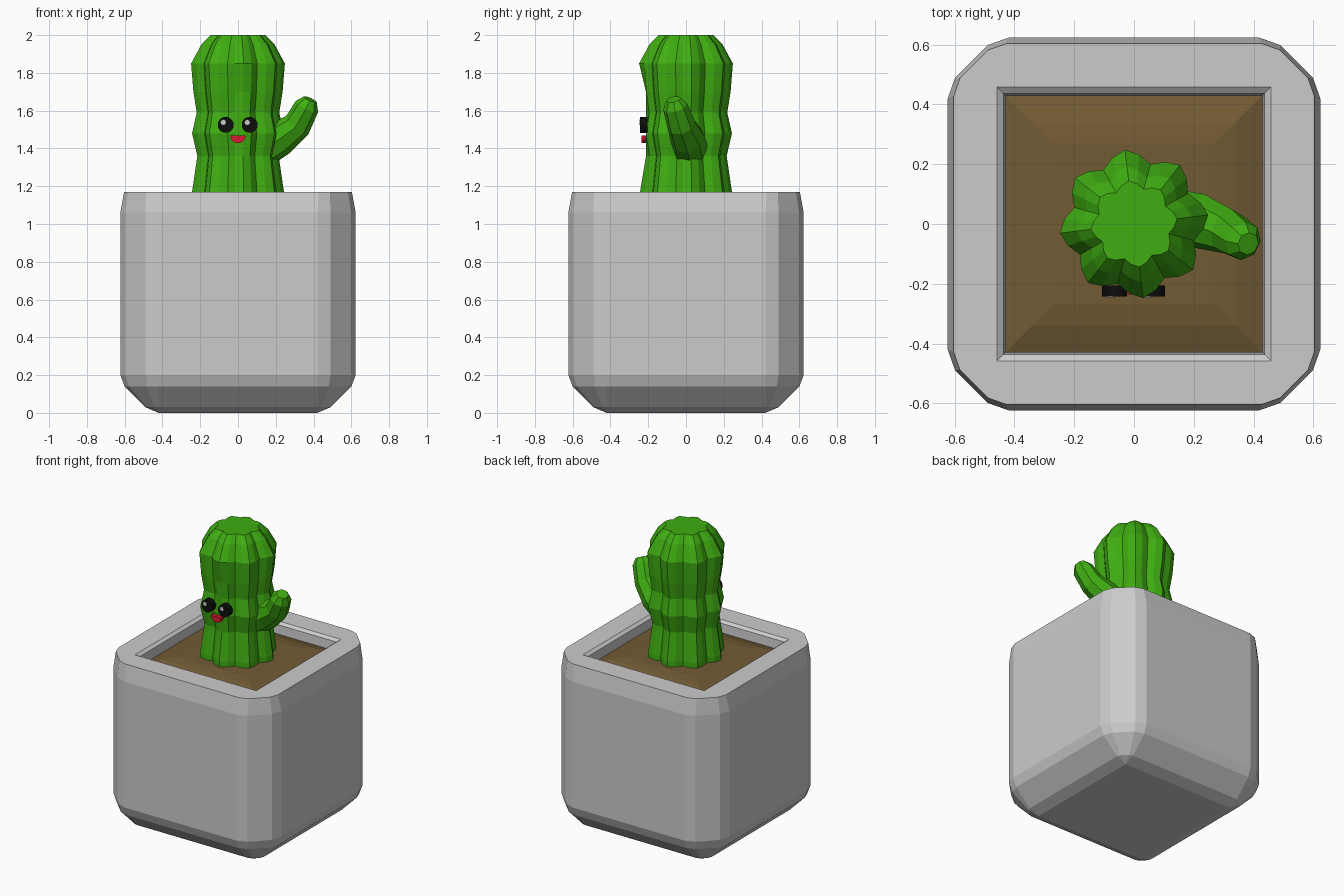
import bpy, bmesh, math
from mathutils import Vector

if "Cube" in bpy.data.objects:
    bpy.data.objects.remove(bpy.data.objects["Cube"])


def material(name, rgb):
    m = bpy.data.materials.new(name)
    m.diffuse_color = (*rgb, 1)
    m.use_nodes = True
    m.node_tree.nodes["Principled BSDF"].inputs["Base Color"].default_value = m.diffuse_color
    return m


GREEN = material("green", (0.05, 0.42, 0.006))
BROWN = material("brown", (0.17, 0.105, 0.035))
BLACK = material("black", (0.004, 0.004, 0.004))
WHITE = material("white", (0.9, 0.9, 0.9))
RED = material("red", (0.7, 0.01, 0.03))


def loft(name, rings, mat=None, caps=(True, True)):
    """Skin a list of equal-length point rings into one flat-shaded object."""
    bm = bmesh.new()
    vs = [[bm.verts.new(p) for p in r] for r in rings]
    n = len(rings[0])
    for a, b in zip(vs, vs[1:]):
        for i in range(n):
            j = (i + 1) % n
            bm.faces.new((a[i], a[j], b[j], b[i]))
    if caps[0]:
        bm.faces.new(vs[0][::-1])
    if caps[1]:
        bm.faces.new(vs[-1])
    bmesh.ops.remove_doubles(bm, verts=bm.verts, dist=0.0005)
    bmesh.ops.recalc_face_normals(bm, faces=bm.faces)
    me = bpy.data.meshes.new(name)
    bm.to_mesh(me)
    bm.free()
    ob = bpy.data.objects.new(name, me)
    bpy.context.collection.objects.link(ob)
    if mat:
        me.materials.append(mat)
    return ob


def square_ring(h, b, z):
    """Square of half width h with its corners bevelled by b."""
    corner = [(h, h - b), (h - 0.12 * b, h - 0.66 * b),
              (h - 0.66 * b, h - 0.12 * b), (h - b, h)]
    pts = []
    for k in range(4):
        c, s = [(1, 0), (0, 1), (-1, 0), (0, -1)][k]
        pts += [(x * c - y * s, x * s + y * c, z) for x, y in corner]
    return pts


# Pot: bevelled block with a square opening
pot_profile = [(0.42, 0, 0), (0.49, 0.07, 0.03), (0.60, 0.18, 0.14), (0.623, 0.203, 0.20),
               (0.623, 0.203, 1.06), (0.603, 0.175, 1.17), (0.458, 0, 1.17),
               (0.437, 0, 1.155), (0.43, 0, 1.04)]
loft("pot", [square_ring(*p) for p in pot_profile], caps=(True, False))

# Soil: low mound filling the opening
loft("soil", [square_ring(0.43, 0, 1.04), square_ring(0.43, 0, 1.095),
              square_ring(0.34, 0, 1.125), square_ring(0.27, 0, 1.135)], BROWN)

# Cactus body: eight ribs, flattened in front for the face
body_profile = [(0.245, 1.12), (0.245, 1.17), (0.217, 1.36), (0.245, 1.48), (0.22, 1.59),
                (0.238, 1.70), (0.25, 1.85), (0.195, 1.95), (0.145, 2.0)]
RIB = [0.83, 0.93, 1.0, 0.93]


def rib_ring(r, z):
    pts = []
    for i in range(32):
        a = math.radians(7 + (i - 2) * 11.25)
        k = r * RIB[i % 4]
        y = k * math.sin(a)
        if 1.3 < z < 1.75:
            y = max(y, -0.212)
        pts.append((k * math.cos(a), y, z))
    return pts


loft("cactus_body", [rib_ring(*p) for p in body_profile], GREEN)

# Arm: eight-sided bent tube with a blunt tip
arm_path = [((0.14, 0.02, 1.40), 0.095), ((0.22, 0.01, 1.45), 0.092),
            ((0.315, -0.025, 1.525), 0.076), ((0.365, -0.057, 1.622), 0.066),
            ((0.382, -0.066, 1.66), 0.038)]
centres = [Vector(p) for p, _ in arm_path]
arm_rings = []
for i, (c, (_, r)) in enumerate(zip(centres, arm_path)):
    t = (centres[min(i + 1, 4)] - centres[max(i - 1, 0)]).normalized()
    u = t.cross(Vector((0, 1, 0))).normalized()
    v = t.cross(u)
    arm_rings.append([c + r * (u * math.cos(a) + v * math.sin(a))
                      for a in (math.tau * k / 8 for k in range(8))])
loft("cactus_arm", arm_rings, GREEN)


def disc(name, x, y0, y1, z, r, mat, start=0, sweep=math.tau, n=20):
    """Thin slab facing the front, round or half round."""
    ang = [start + sweep * k / n for k in range(n if sweep == math.tau else n + 1)]
    loft(name, [[(x + r * math.cos(a), y, z + r * math.sin(a)) for a in ang]
                for y in (y0, y1)], mat)


# Face
for side, x in (("left", -0.065), ("right", 0.062)):
    disc(side + "_eye", x, -0.205, -0.243, 1.525, 0.042, BLACK)
    disc(side + "_eye_glint", x - 0.013, -0.24, -0.246, 1.538, 0.014, WHITE, n=12)
disc("mouth", 0.0, -0.205, -0.236, 1.468, 0.04, RED, math.pi, math.pi, 10)
